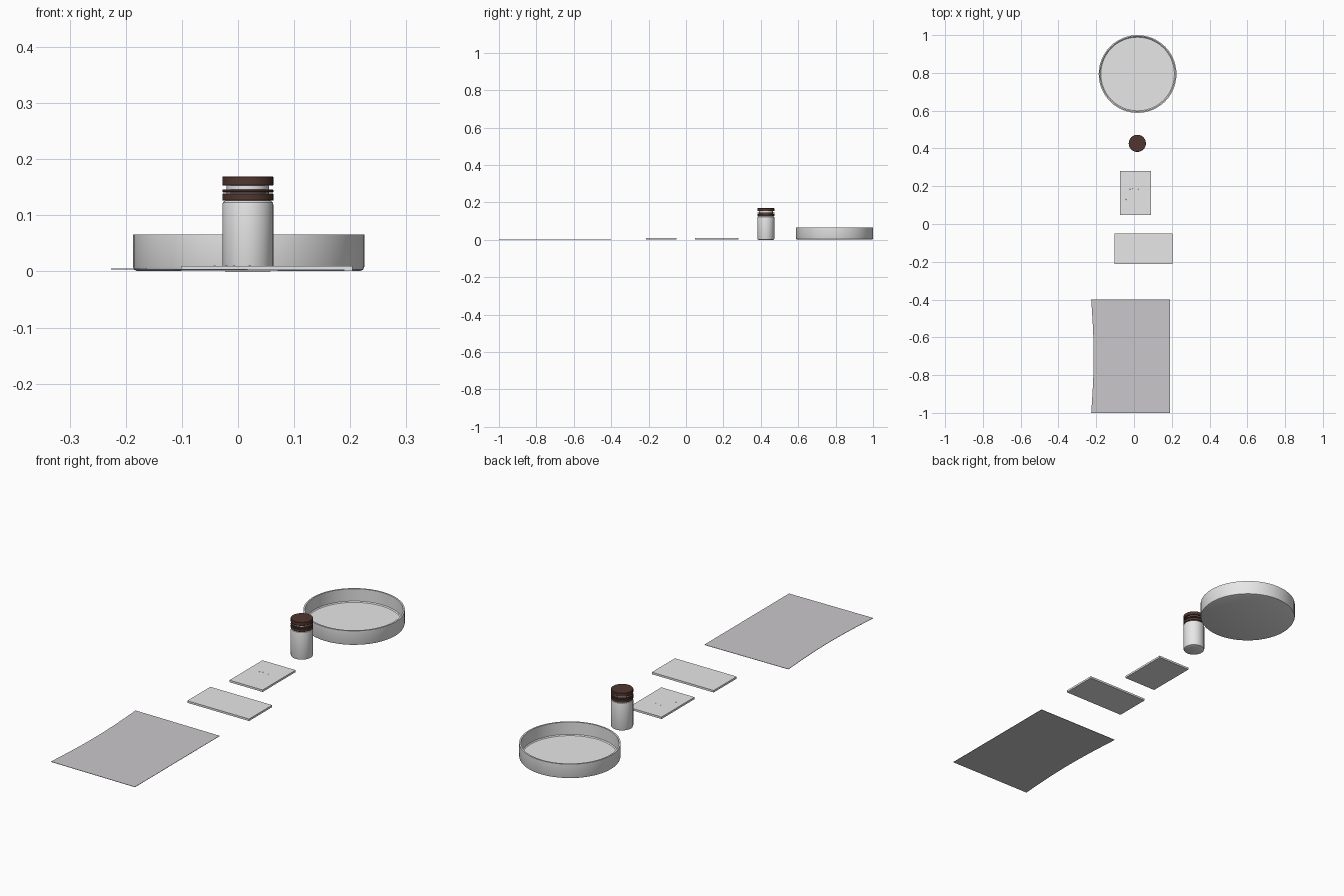
import bpy, bmesh, math

if "Cube" in bpy.data.objects:
    bpy.data.objects.remove(bpy.data.objects["Cube"])


def material(name, rgb):
    m = bpy.data.materials.new(name)
    m.diffuse_color = (*rgb, 1)
    m.use_nodes = True
    m.node_tree.nodes["Principled BSDF"].inputs["Base Color"].default_value = m.diffuse_color
    return m


PALE = material("pale_grey", (0.8, 0.8, 0.8))
SHEET = material("sheet_grey", (0.59, 0.575, 0.59))
BROWN = material("dark_brown", (0.085, 0.037, 0.029))


def finish(name, bm, mat, smooth=False):
    bmesh.ops.recalc_face_normals(bm, faces=bm.faces)
    me = bpy.data.meshes.new(name)
    bm.to_mesh(me)
    bm.free()
    me.materials.append(mat)
    ob = bpy.data.objects.new(name, me)
    bpy.context.collection.objects.link(ob)
    if smooth:
        bpy.ops.object.select_all(action='DESELECT')
        bpy.context.view_layer.objects.active = ob
        ob.select_set(True)
        bpy.ops.object.shade_smooth_by_angle(angle=math.radians(35))
    return ob


def lathe(name, cx, cy, profile, mat, seg=40):
    """Turn an (r, z) profile; points with r = 0 close to the axis."""
    bm = bmesh.new()
    rings = []
    for r, z in profile:
        if r == 0:
            rings.append([bm.verts.new((cx, cy, z))] * seg)
        else:
            rings.append([bm.verts.new((cx + r * math.cos(2 * math.pi * i / seg),
                                        cy + r * math.sin(2 * math.pi * i / seg), z))
                          for i in range(seg)])
    for a, b in zip(rings, rings[1:]):
        for i in range(seg):
            j = (i + 1) % seg
            bm.faces.new(list(dict.fromkeys((a[i], a[j], b[j], b[i]))))
    return finish(name, bm, mat, True)


def slab(name, x0, x1, y0, y1, z0, z1, mat):
    bm = bmesh.new()
    bmesh.ops.create_cube(bm, size=1)
    for v in bm.verts:
        v.co = ((x0 + x1) / 2 + v.co.x * (x1 - x0),
                (y0 + y1) / 2 + v.co.y * (y1 - y0),
                (z0 + z1) / 2 + v.co.z * (z1 - z0))
    return finish(name, bm, mat)


# Open shallow dish
lathe("dish", 0.019, 0.794,
      [(0, 0.001), (0.199, 0.001), (0.204, 0.003), (0.206, 0.008), (0.206, 0.066),
       (0.199, 0.066), (0.199, 0.011), (0.195, 0.007), (0, 0.007)], PALE, 48)

# Bottle with rounded base and shoulder, and its neck
BX, BY, R = 0.0175, 0.427, 0.0455
lathe("bottle", BX, BY,
      [(0, 0), (0.040, 0), (0.044, 0.002), (R, 0.006), (R, 0.118), (0.0445, 0.123),
       (0.041, 0.126), (0.038, 0.127), (0.038, 0.155), (0, 0.155)], PALE)

# Brown collar rings and cap
for name, z0, z1 in (("collar", 0.126, 0.139), ("seal_ring", 0.141, 0.146),
                     ("cap", 0.153, 0.169)):
    e = 0.001
    lathe(name, BX, BY, [(0, z0), (R - e, z0), (R, z0 + e), (R, z1 - e),
                         (R - e, z1), (0, z1)], BROWN)

# Flat cards
slab("small_card", -0.075, 0.089, 0.047, 0.28, 0.001, 0.010, PALE)
slab("wide_card", -0.102, 0.204, -0.213, -0.05, 0.001, 0.010, PALE)

# Tiny bumps on the small card
for x, y in ((-0.042, 0.13), (-0.021, 0.183), (-0.007, 0.188), (0.021, 0.184)):
    lathe("bump", x, y, [(0.0025, 0.0095), (0.0015, 0.0108), (0, 0.011)], PALE, 8)

# Thin sheet: left edge bows inward and lifts slightly
bm = bmesh.new()
N = 16
cols = []
for i in range(N + 1):
    t = i / N
    y = -1 + 0.599 * t
    left = -0.2265 + 0.013 * math.sin(math.pi * t)
    cols.append([[bm.verts.new((x, y, z + h)) for h in (0, 0.0015)]
                 for x, z in ((left, 0.0035), (0.19, 0.0015))])
for a, b in zip(cols, cols[1:]):
    for k in (0, 1):
        bm.faces.new((a[0][k], a[1][k], b[1][k], b[0][k]))
        bm.faces.new((a[k][0], a[k][1], b[k][1], b[k][0]))
for c in (cols[0], cols[-1]):
    bm.faces.new((c[0][0], c[1][0], c[1][1], c[0][1]))
finish("sheet", bm, SHEET)
